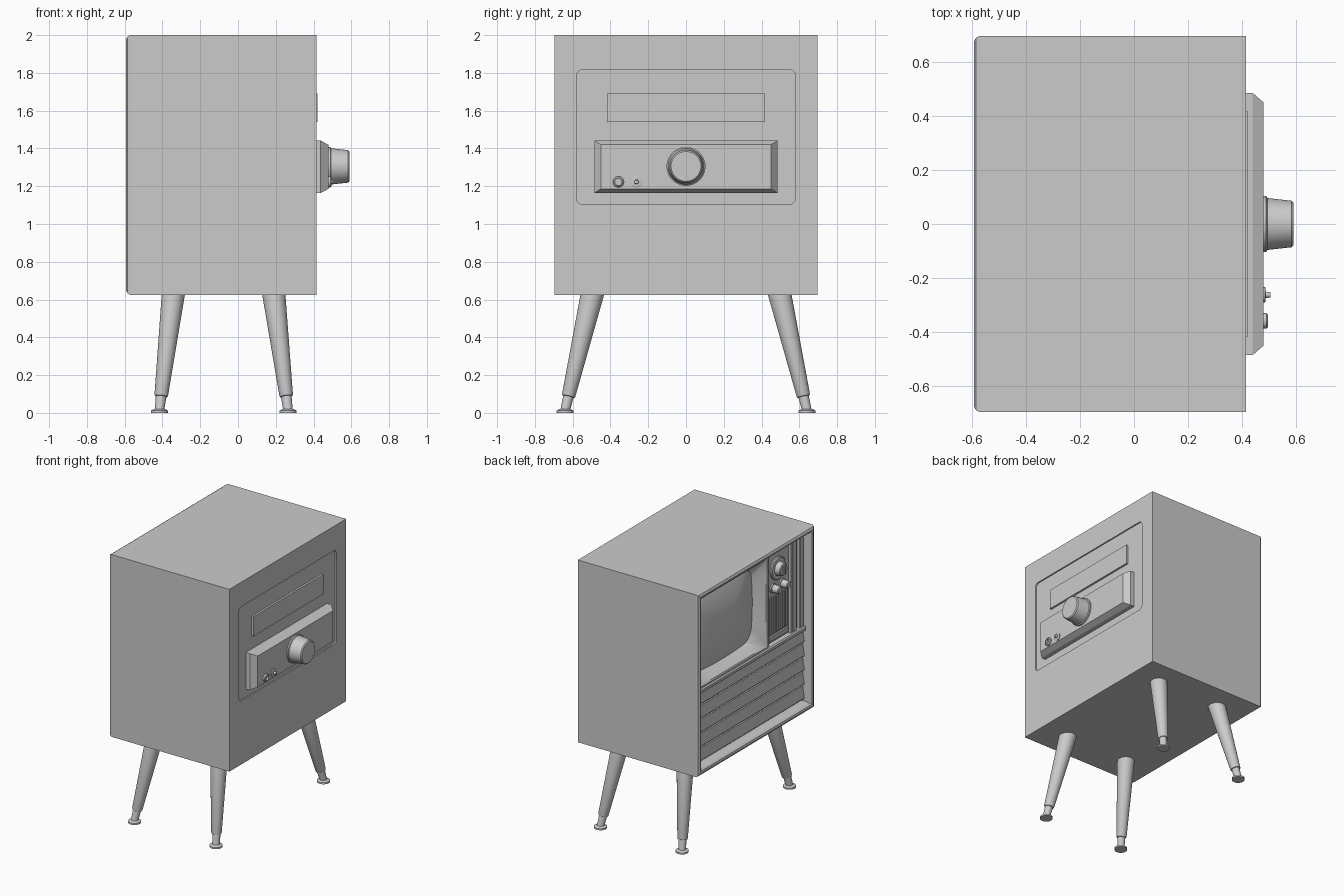
import bpy, bmesh, math
from mathutils import Vector

if "Cube" in bpy.data.objects:
    bpy.data.objects.remove(bpy.data.objects["Cube"])


def finish(name, bm, angle=30):
    bmesh.ops.remove_doubles(bm, verts=bm.verts, dist=1e-5)
    bmesh.ops.recalc_face_normals(bm, faces=bm.faces)
    me = bpy.data.meshes.new(name)
    bm.to_mesh(me)
    bm.free()
    ob = bpy.data.objects.new(name, me)
    bpy.context.collection.objects.link(ob)
    bpy.ops.object.select_all(action='DESELECT')
    ob.select_set(True)
    bpy.context.view_layer.objects.active = ob
    bpy.ops.object.shade_smooth_by_angle(angle=math.radians(angle))
    return ob


def skin(bm, rings):
    """Bridge rings of points and cap both ends."""
    vs = [[bm.verts.new(p) for p in r] for r in rings]
    n = len(vs[0])
    for a, b in zip(vs, vs[1:]):
        for i in range(n):
            j = (i + 1) % n
            bm.faces.new((a[i], a[j], b[j], b[i]))
    bm.faces.new(vs[0])
    bm.faces.new(vs[-1])


def rect(x, cy, cz, hy, hz, r=0.0, bulge=0.0, arc=6, edge=6):
    """Rounded rectangle in the plane at x; bulge bows its sides outward."""
    corners = []
    for k, (sy, sz) in enumerate(((1, 1), (-1, 1), (-1, -1), (1, -1))):
        corners.append([(sy * (hy - r) + r * math.cos(t), sz * (hz - r) + r * math.sin(t))
                        for t in (math.pi / 2 * (k + i / arc) for i in range(arc + 1))])
    pts = []
    for k in range(4):
        pts += corners[k]
        a, b = corners[k][-1], corners[(k + 1) % 4][0]
        pts += [(a[0] + (b[0] - a[0]) * i / edge, a[1] + (b[1] - a[1]) * i / edge)
                for i in range(1, edge)]
    return [(x, cy + y * (1 + bulge * (1 - (z / hz) ** 2)),
             cz + z * (1 + bulge * (1 - (y / hy) ** 2))) for y, z in pts]


def loft(name, rings, angle=30):
    bm = bmesh.new()
    skin(bm, rings)
    return finish(name, bm, angle)


def box(name, x0, x1, y0, y1, z0, z1, bev=0.004):
    """Block whose -x face has a small chamfer."""
    cy, cz, hy, hz = (y0 + y1) / 2, (z0 + z1) / 2, (y1 - y0) / 2, (z1 - z0) / 2
    return loft(name, [rect(x1, cy, cz, hy, hz, 0, 0, 1, 1),
                       rect(x0 + bev, cy, cz, hy, hz, 0, 0, 1, 1),
                       rect(x0, cy, cz, hy - bev, hz - bev, 0, 0, 1, 1)])


def lathe(name, profile, origin, axis, n=32):
    """Turn (distance, radius) pairs around an axis."""
    q = Vector((0, 0, 1)).rotation_difference(Vector(axis).normalized())
    bm = bmesh.new()
    skin(bm, [[Vector(origin) + q @ Vector((r * math.cos(2 * math.pi * i / n),
                                            r * math.sin(2 * math.pi * i / n), d))
               for i in range(n)] for d, r in profile])
    return finish(name, bm)


# Cabinet: shallow rounded recess at the back, deep opening at the screen side
CZ, HY, HZ = 1.3125, 0.696, 0.6875
loft("cabinet", [
    rect(0.405, 0, 1.46, 0.58, 0.355, 0.03), rect(0.415, 0, 1.46, 0.58, 0.355, 0.03),
    rect(0.415, 0, CZ, HY, HZ), rect(-0.57, 0, CZ, HY, HZ),
    rect(-0.584, 0, CZ, HY - 0.007, HZ - 0.007), rect(-0.592, 0, CZ, HY - 0.022, HZ - 0.022),
    rect(-0.588, 0, CZ, HY - 0.036, HZ - 0.036), rect(-0.575, 0, CZ, HY - 0.045, HZ - 0.045),
    rect(-0.54, 0, CZ, HY - 0.055, HZ - 0.055), rect(-0.40, 0, CZ, HY - 0.055, HZ - 0.055)], 12)

# Screen surround and domed glass
sy, sz, sw, sh = 0.22, 1.595, 0.42, 0.345
loft("screen_surround", [
    rect(-0.40, sy, sz, sw, sh), rect(-0.54, sy, sz, sw, sh),
    rect(-0.545, sy, sz, sw - 0.008, sh - 0.008), rect(-0.54, sy, sz, sw - 0.018, sh - 0.018, 0.01),
    rect(-0.45, sy, sz, sw - 0.085, sh - 0.075, 0.08, 0.07),
    rect(-0.43, sy, sz, sw - 0.085, sh - 0.075, 0.08, 0.07)])
loft("screen_glass", [rect(-0.42, sy, sz, 0.337, 0.272, 0.08, 0.07)] + [
    rect(-0.455 - 0.065 * (1 - t * t), sy, sz, 0.337 * t, 0.272 * t, 0.08 * t, 0.07)
    for t in (1, 0.9, 0.8, 0.65, 0.5, 0.35, 0.2, 0.05)], 40)

# Control panel with raised border, and vertical trim strips beside it
box("control_panel", -0.515, -0.40, -0.50, -0.21, 1.25, 1.94)
for i, (y0, y1) in enumerate(((-0.222, -0.208), (-0.50, -0.487))):
    box(f"control_border_{i}", -0.54, -0.50, y0, y1, 1.25, 1.94)
box("side_recess_panel", -0.515, -0.40, -0.64, -0.50, 1.25, 1.94)
for i, y in enumerate((-0.525, -0.61)):
    box(f"side_trim_{i}", -0.54, -0.50, y - 0.022, y + 0.022, 1.25, 1.94)

# Channel dial and two small knobs
lathe("channel_dial", [(0, 0.085), (0.012, 0.085), (0.018, 0.078), (0.018, 0.052),
                       (0.055, 0.046), (0.06, 0.040)], (-0.513, -0.35, 1.79), (-1, 0, 0))
box("dial_grip", -0.585, -0.56, -0.36, -0.34, 1.755, 1.825)
for i, y in enumerate((-0.30, -0.405)):
    lathe(f"small_knob_{i}", [(0, 0.036), (0.012, 0.036), (0.014, 0.03), (0.06, 0.026),
                              (0.065, 0.021)], (-0.513, y, 1.655), (-1, 0, 0))

# Control grille ribs and lower plate
for i in range(11):
    y = -0.46 + i * 0.0215
    box(f"grille_rib_{i}", -0.527, -0.51, y - 0.006, y + 0.006, 1.32, 1.60, 0.003)
box("lower_plate", -0.53, -0.51, -0.47, -0.24, 1.27, 1.305)

# Trim bar and shallow louvres beneath the screen
box("trim_bar", -0.555, -0.40, -0.64, 0.64, 1.215, 1.25, 0.008)
N = 5
step = (1.215 - 0.68) / N
for i in range(N):
    z = 0.68 + i * step
    prof = [(-0.40, 0), (-0.515, 0), (-0.515, 0.014), (-0.535, 0.016),
            (-0.54, 0.024), (-0.526, step), (-0.40, step)]
    loft(f"louvre_{i}", [[(x, y, z + dz) for x, dz in prof] for y in (-0.64, 0.64)])

# Back: label strip, chamfered control box, knob and two sockets
loft("back_strip", [rect(0.40, 0, 1.615, 0.417, 0.075), rect(0.42, 0, 1.615, 0.417, 0.075)])
loft("back_box", [rect(0.40, 0, 1.303, 0.485, 0.138), rect(0.438, 0, 1.303, 0.485, 0.138),
                  rect(0.479, 0, 1.303, 0.45, 0.117)], 20)
lathe("back_knob", [(0, 0.103), (0.012, 0.103), (0.016, 0.096), (0.105, 0.086),
                    (0.112, 0.079)], (0.477, 0, 1.305), (1, 0, 0), 48)
lathe("socket_ring", [(0, 0.029), (0.012, 0.029), (0.018, 0.022), (0.018, 0.017), (0.004, 0.017)],
      (0.478, -0.358, 1.223), (1, 0, 0))
lathe("pin_socket", [(0, 0.029), (0.006, 0.029), (0.008, 0.026), (0.008, 0.012), (0.026, 0.010)],
      (0.478, -0.262, 1.223), (1, 0, 0))

# Splayed tapered legs with levelling feet
for xt, xb, nx in ((-0.343, -0.416, "front"), (0.19, 0.265, "back")):
    for s, ny in ((1, "left"), (-1, "right")):
        top, foot = Vector((xt, s * 0.497, 0.625)), Vector((xb, s * 0.64, 0.012))
        axis = foot - top
        L = axis.length
        lathe(f"{nx}_{ny}_leg", [(-0.04, 0.063), (0, 0.061), (L - 0.085, 0.036), (L - 0.078, 0.033),
                                 (L - 0.076, 0.028), (L, 0.025)], top, axis)
        lathe(f"{nx}_{ny}_foot", [(0, 0.045), (0.012, 0.045), (0.02, 0.03)],
              (xb, s * 0.64, 0), (0, 0, 1))
